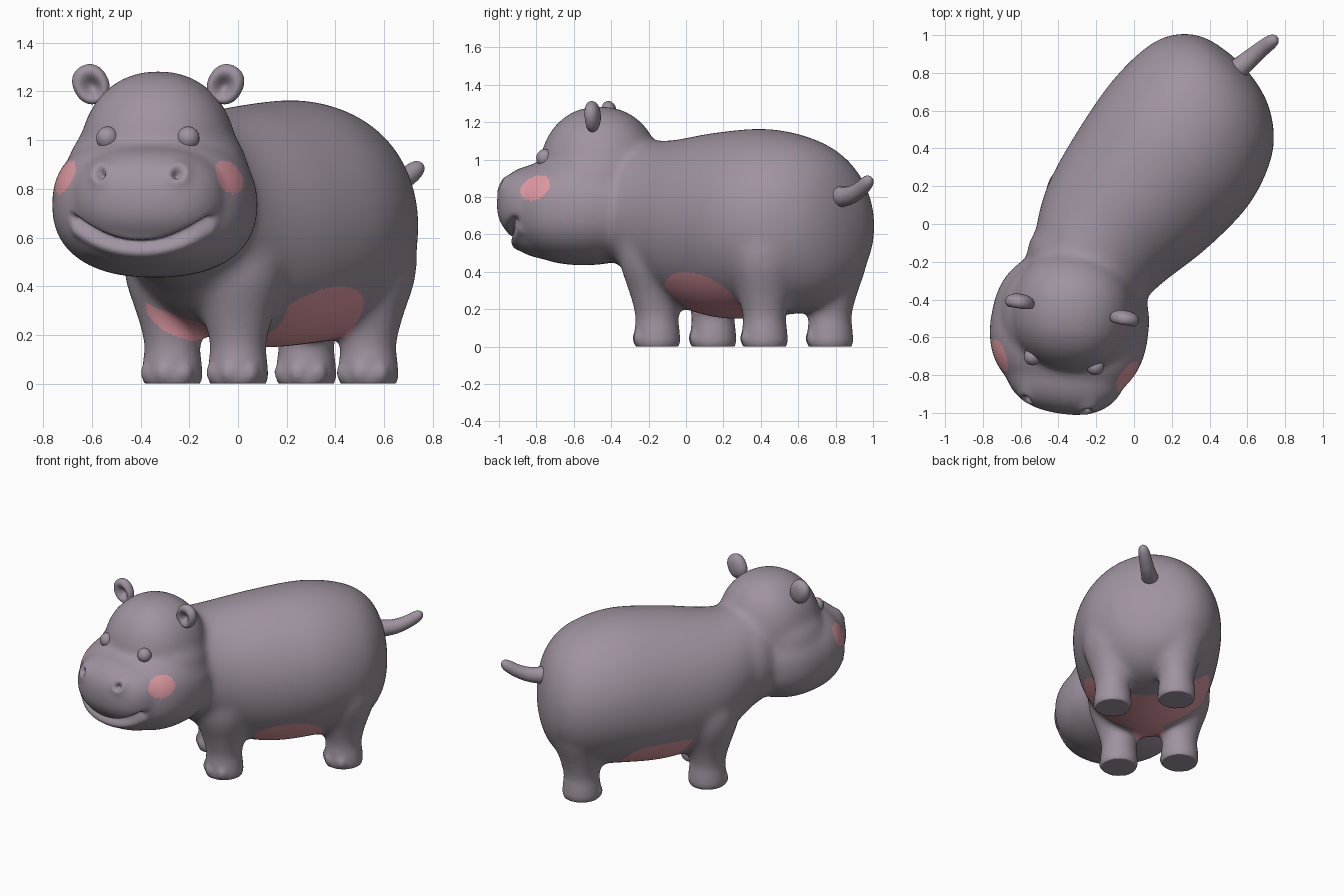
import bpy, bmesh, math
from mathutils import Vector, Matrix

if "Cube" in bpy.data.objects:
    bpy.data.objects.remove(bpy.data.objects["Cube"])

# colours
grey = bpy.data.materials.new("hide grey")
grey.diffuse_color = (0.345, 0.29, 0.35, 1)
grey.use_nodes = True
grey.node_tree.nodes["Principled BSDF"].inputs["Base Color"].default_value = grey.diffuse_color
pink = bpy.data.materials.new("skin pink")
pink.diffuse_color = (0.74, 0.32, 0.365, 1)
pink.use_nodes = True
pink.node_tree.nodes["Principled BSDF"].inputs["Base Color"].default_value = pink.diffuse_color

# body frame (U along the spine towards the rump, V to the side) and head frame
U, V, Z = Vector((.67, .74, 0)), Vector((.74, -.67, 0)), Vector((0, 0, 1))
HEAD = Matrix.Translation((-.328, -.46, 0)) @ Matrix.Rotation(math.radians(-9), 4, 'Z')
HEAD_INV = HEAD.inverted()


def finish(name, bm, mats=(grey,)):
    me = bpy.data.meshes.new(name)
    bm.to_mesh(me)
    bm.free()
    for m in mats:
        me.materials.append(m)
    for p in me.polygons:
        p.use_smooth = True
    ob = bpy.data.objects.new(name, me)
    bpy.context.collection.objects.link(ob)
    return ob


def blob(bm, mat, centre, radii, e=2.0, seg=48):
    """Superellipsoid in the frame of mat."""
    vs = bmesh.ops.create_uvsphere(bm, u_segments=seg, v_segments=seg // 2, radius=1)["verts"]
    for v in vs:
        k = sum(abs(c) ** e for c in v.co) ** (-1 / e)
        v.co = mat @ Vector([centre[i] + v.co[i] * k * radii[i] for i in range(3)])
    return vs


def spline(rows, steps=6):
    """Smooth interpolation of rows of numbers."""
    rows = [rows[0]] + list(rows) + [rows[-1]]
    out = []
    for a, b, c, d in zip(rows, rows[1:], rows[2:], rows[3:]):
        for s in range(steps):
            t = s / steps
            out.append([.5 * (2*q + (r-p)*t + (2*p-5*q+4*r-w)*t*t + (3*q-p-3*r+w)*t**3)
                        for p, q, r, w in zip(a, b, c, d)])
    return out + [list(rows[-1])]


def loft(bm, rings, seg=40):
    """Skin over ellipses given as (centre, half axis, half axis)."""
    loops = [[bm.verts.new(c + a * math.cos(2*math.pi*i/seg) + b * math.sin(2*math.pi*i/seg))
              for i in range(seg)] for c, a, b in rings]
    faces = [bm.faces.new((p[i], p[(i+1) % seg], q[(i+1) % seg], q[i]))
             for p, q in zip(loops, loops[1:]) for i in range(seg)]
    faces += [bm.faces.new(loops[0][::-1]), bm.faces.new(loops[-1])]
    bmesh.ops.recalc_face_normals(bm, faces=faces)


def apply_modifiers(ob):
    dg = bpy.context.evaluated_depsgraph_get()
    me = bpy.data.meshes.new_from_object(ob.evaluated_get(dg))
    ob.modifiers.clear()
    ob.data = me


bm = bmesh.new()
# trunk and neck: along spine, sideways, half width, centre height, half height
trunk = [(-.55, .05, .25, .78, .28), (-.38, -.025, .335, .75, .35), (-.15, -.08, .40, .675, .43),
         (.17, -.09, .465, .65, .497), (.5, -.107, .49, .662, .502), (.77, -.14, .435, .65, .452),
         (.92, -.17, .32, .645, .34), (.99, -.19, .18, .635, .19), (1.012, -.195, .03, .63, .03)]
loft(bm, [(U*u + V*v + Z*zc, V*w, Z*h) for u, v, w, zc, h in spline(trunk)])
neck = Matrix.Translation((-.265, -.2, .76)) @ Matrix.Rotation(math.radians(-19), 4, 'Z')
blob(bm, neck, (0, 0, 0), (.31, .22, .33))

# legs with toes
leg = [(-.03, .10), (.0, .115), (.03, .124), (.08, .121), (.16, .117), (.28, .147),
       (.42, .193), (.54, .2), (.64, .16)]
feet = [(-.27, .145), (0, -.155), (.28, .77), (.535, .42)]
for x, y in feet:
    loft(bm, [(Vector((x, y, z)), Vector((r, 0, 0)), Vector((0, r, 0))) for z, r in spline(leg)])
    for ang in (-48, 0, 48):
        t = math.radians(ang - 110)
        blob(bm, Matrix.Translation((x + .093*math.cos(t), y + .093*math.sin(t), .045)),
             (0, 0, 0), (.045, .045, .052), seg=20)

# head: skull, temples, cheeks with jaw, chin, muzzle
blob(bm, HEAD, (0, 0, .92), (.325, .325, .365), 2.15)
blob(bm, HEAD, (0, -.02, .87), (.375, .32, .26), 2.1)
blob(bm, HEAD, (0, -.085, .735), (.42, .40, .30), 2.35)
blob(bm, HEAD, (0, -.24, .63), (.31, .245, .165), 2.3)
blob(bm, HEAD, (.015, -.28, .762), (.325, .268, .215), 2.4)

# fuse everything into one skin and soften the joins
body = finish("body", bm)
rm = body.modifiers.new("fuse", 'REMESH')
rm.mode = 'VOXEL'
rm.voxel_size = .0115
apply_modifiers(body)
vg = body.vertex_groups.new(name="soft")
for v in body.data.vertices:
    d = -(HEAD_INV @ v.co).y
    w = .08 if v.co.z < .13 else (.55 if d > .1 and v.co.z > .42 else 1)
    vg.add([v.index], w, 'REPLACE')
sm = body.modifiers.new("soften", 'SMOOTH')
sm.factor = .5
sm.iterations = 85
sm.vertex_group = "soft"
apply_modifiers(body)


def bell(x, w):
    return math.exp(-(x / w) ** 2)


# smile groove, lower lip, nostrils and flat soles
normals = [v.normal.copy() for v in body.data.vertices]
for v, n in zip(body.data.vertices, normals):
    q = HEAD_INV @ v.co
    if q.y < -.2 and .4 < q.z < 1:
        a = abs(q.x)
        gap = (q.z - .57 - 1.25*a*a) / math.sqrt(1 + (2.5*a)**2)
        fade = 1 if a < .28 else bell(a - .28, .02)
        push = fade * (-.034*bell(gap, .014) + .012*bell(gap + .036, .02))
        if q.y < -.35:
            r = math.hypot(a - .165, q.z - .865)
            push += .026*bell(r, .042) - .06*bell(math.hypot(a - .16, q.z - .86), .019)
        v.co += n * push
    v.co.z = max(v.co.z, 0)

# pink cheeks and belly patch
cheek_n = Vector((.75, -.66, .05)).normalized()
front = Vector((.22, .97, 0))


def is_cheek(c):
    q = HEAD_INV @ c
    q.x = abs(q.x)
    off = q - Vector((.33, -.285, .848))
    along = off.dot(cheek_n)
    off -= cheek_n * along
    return along > -.15 and math.hypot(off.x, off.y) / .092 < 1 and \
        (off.x**2 + off.y**2) / .088**2 + off.z**2 / .07**2 < 1


def is_belly(c):
    if not .13 < c.z < .42:
        return False
    v = c.dot(V)
    for x, y in feet[:2]:       # keep the front legs grey outside and below the patch
        if math.hypot(c.x - x, c.y - y) < .21 and (v < -.3 or c.z < .16 + 3*(v + .1)**2):
            return False
    t = max((c.dot(U) - .2) / .34, (.12 - c.dot(front)) / .22, 0)
    return t**3 + abs((c.z - .12) / .28)**3 < 1


body.data.materials.clear()
body.data.materials.append(grey)
body.data.materials.append(pink)
for p in body.data.polygons:
    p.use_smooth = True
    p.material_index = 1 if is_cheek(p.center) or is_belly(p.center) else 0

# eyes and cupped ears
for side, s in (("left", -1), ("right", 1)):
    bm = bmesh.new()
    blob(bm, HEAD, (s*.168, -.272, 1.008), (.046, .046, .048), seg=28)
    finish(side + "_eye", bm)
    bm = bmesh.new()
    M = HEAD @ Matrix.Translation((s*.28, 0, 1.23)) @ Matrix.Rotation(s*.5, 4, 'Y')
    inv = M.inverted()
    for v in blob(bm, M, (0, 0, 0), (.073, .047, .083), 2.2, seg=56):
        q = inv @ v.co
        if q.y < 0:
            q.y += .06 * bell(math.hypot(q.x, (q.z + .012) * .8), .036)
            v.co = M @ q
    finish(side + "_ear", bm)

# tail
bm = bmesh.new()
path = spline([(.45, .73, .80, .065), (.55, .82, .80, .056), (.62, .88, .81, .048),
               (.68, .93, .84, .042), (.725, .965, .875, .037), (.745, .98, .897, .025),
               (.752, .987, .908, .003)])
side = Vector((.66, -.75, 0))
rings = []
for i, (x, y, z, r) in enumerate(path):
    a, b = path[max(i-1, 0)], path[min(i+1, len(path)-1)]
    t = (Vector(b[:3]) - Vector(a[:3])).normalized()
    rings.append((Vector((x, y, z)), side * r, t.cross(side).normalized() * r))
loft(bm, rings, 24)
finish("tail", bm)
